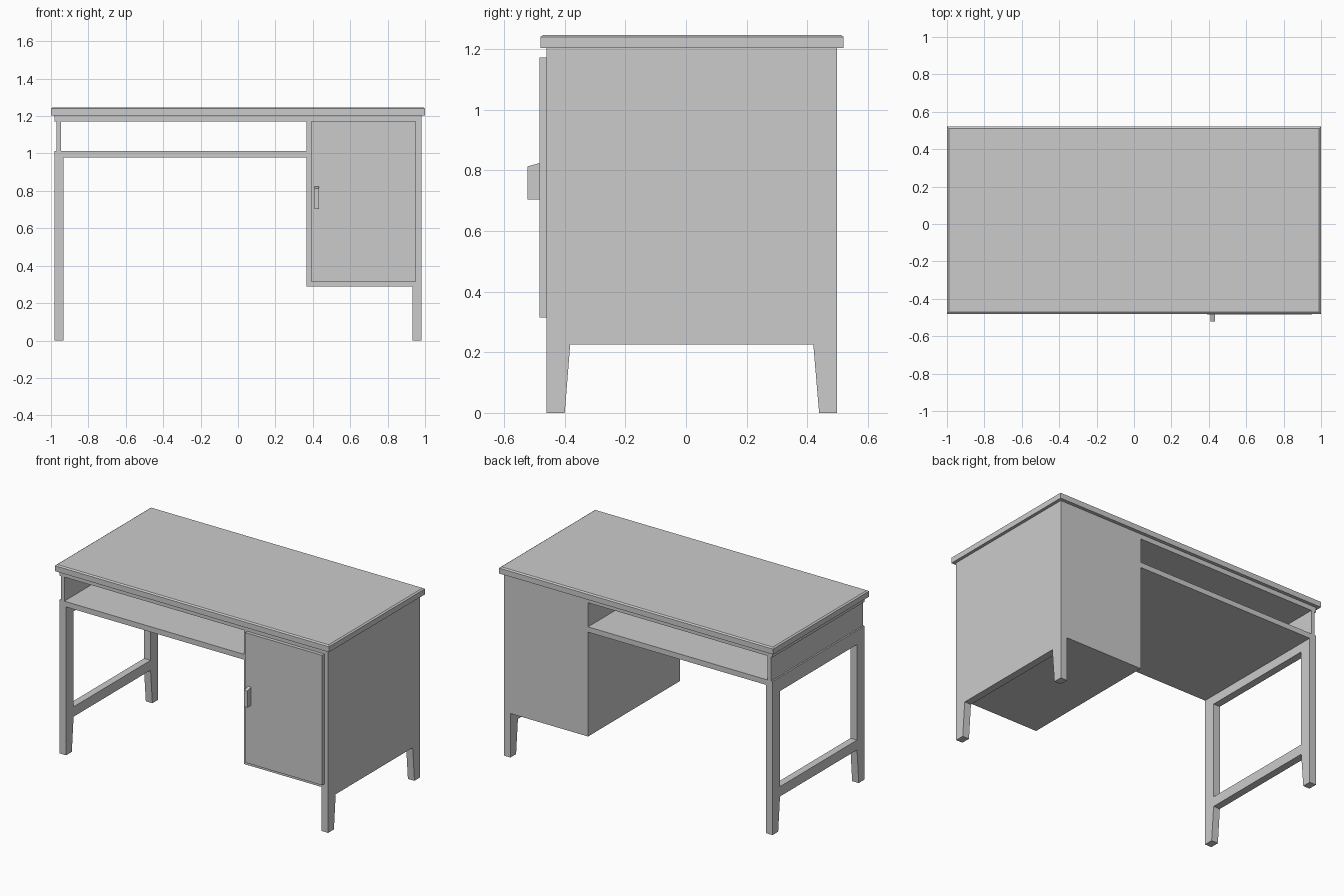
import bpy, bmesh

if "Cube" in bpy.data.objects:
    bpy.data.objects.remove(bpy.data.objects["Cube"])

FRONT, BACK = -0.46, 0.498      # depth of the body
LEG_F, LEG_B = -0.382, 0.42     # inner edges of the legs


def finish(name, bm):
    bmesh.ops.recalc_face_normals(bm, faces=bm.faces[:])
    mesh = bpy.data.meshes.new(name)
    bm.to_mesh(mesh)
    bm.free()
    obj = bpy.data.objects.new(name, mesh)
    bpy.context.collection.objects.link(obj)
    return obj


def side_profile(name, points, x0, x1):
    """Extrude a (y, z) outline along x."""
    bm = bmesh.new()
    face = bm.faces.new([bm.verts.new((x0, y, z)) for y, z in points])
    ext = bmesh.ops.extrude_face_region(bm, geom=[face])
    verts = [g for g in ext["geom"] if isinstance(g, bmesh.types.BMVert)]
    bmesh.ops.translate(bm, verts=verts, vec=(x1 - x0, 0, 0))
    return finish(name, bm)


def box(name, x, y, z):
    return side_profile(name, [(y[0], z[0]), (y[1], z[0]), (y[1], z[1]), (y[0], z[1])], *x)


def leg_frame(name, x0, x1, arch, top):
    """Side with two tapered feet and an opening up to the arch height."""
    inner = [(LEG_F, 0.225), (LEG_B, 0.225)]
    if arch > 0.225:
        inner = [inner[0], (LEG_F, arch), (LEG_B, arch), inner[1]]
    pts = [(FRONT, 0), (-0.40, 0)] + inner + [(0.439, 0), (BACK, 0), (BACK, top), (FRONT, top)]
    return side_profile(name, pts, x0, x1)


# Desk top with a slightly bevelled upper edge
top = box("desk_top", (-1, 1), (-0.48, 0.52), (1.204, 1.240))
bm = bmesh.new()
bm.from_mesh(top.data)
upper = max(bm.faces, key=lambda f: f.calc_center_median().z)
bmesh.ops.inset_region(bm, faces=[upper], thickness=0.014)
bmesh.ops.translate(bm, verts=upper.verts[:], vec=(0, 0, 0.007))
bm.to_mesh(top.data)
bm.free()

# Plate under the top, shelf and inset panel beside the shelf
box("under_top_plate", (-0.98, 0.932), (FRONT, BACK), (1.172, 1.204))
box("shelf", (-0.932, 0.366), (FRONT, BACK), (0.978, 1.013))
box("upper_side_panel", (-0.97, -0.945), (FRONT, BACK), (1.013, 1.172))

# Left open leg frame with stretcher
leg_frame("left_leg_frame", -0.98, -0.932, 0.92, 1.013)
box("left_stretcher", (-0.98, -0.932), (LEG_F, LEG_B), (0.225, 0.29))

# Right solid side with feet, and the cabinet
leg_frame("right_side_panel", 0.932, 0.98, 0.225, 1.204)
box("cabinet", (0.366, 0.932), (FRONT, BACK), (0.29, 1.172))

# Door and handle
box("cabinet_door", (0.39, 0.952), (-0.483, FRONT), (0.315, 1.172))
side_profile("door_handle", [(-0.483, 0.703), (-0.522, 0.703), (-0.522, 0.813), (-0.483, 0.824)],
             0.41, 0.433)
